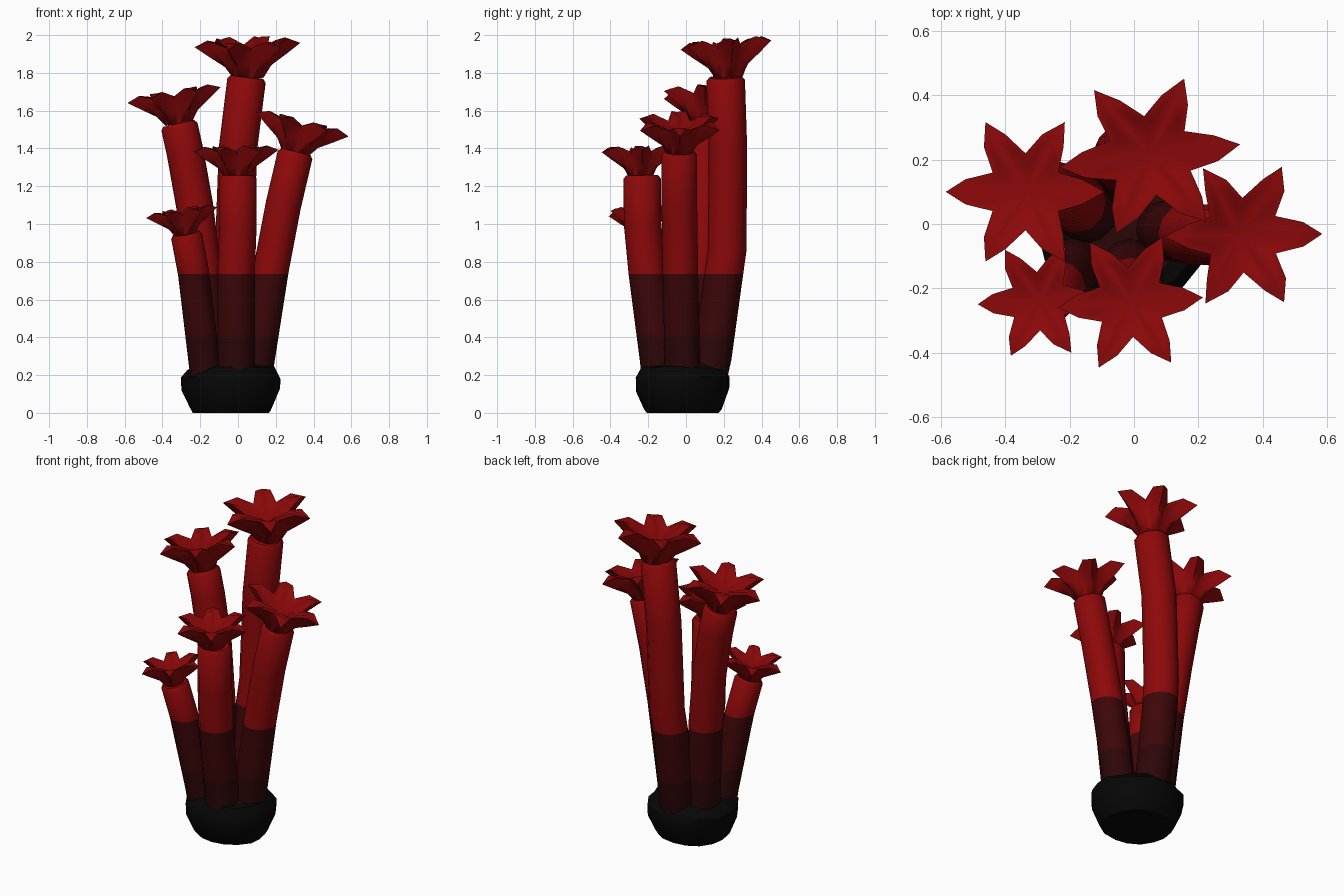
import bpy, bmesh, math, random
from mathutils import Vector

if "Cube" in bpy.data.objects:
    bpy.data.objects.remove(bpy.data.objects["Cube"])

random.seed(4)


def material(name, rgb):
    m = bpy.data.materials.new(name)
    m.diffuse_color = (*rgb, 1)
    m.use_nodes = True
    m.node_tree.nodes["Principled BSDF"].inputs["Base Color"].default_value = m.diffuse_color
    return m


RED = material("bright red", (0.27, 0.0025, 0.003))
MAROON = material("dark maroon", (0.046, 0.002, 0.0025))
DEEP = material("deep maroon", (0.026, 0.002, 0.0025))
BLACK = material("rock black", (0.002, 0.002, 0.002))


def finish(bm, name, mats, angle):
    bmesh.ops.recalc_face_normals(bm, faces=bm.faces)
    me = bpy.data.meshes.new(name)
    bm.to_mesh(me)
    bm.free()
    for m in mats:
        me.materials.append(m)
    ob = bpy.data.objects.new(name, me)
    bpy.context.collection.objects.link(ob)
    bpy.context.view_layer.objects.active = ob
    ob.select_set(True)
    bpy.ops.object.shade_smooth_by_angle(angle=math.radians(angle))
    ob.select_set(False)
    return ob


def bridge(bm, a, b):
    n = len(a)
    for i in range(n):
        j = (i + 1) % n
        bm.faces.new((a[i], a[j], b[j], b[i]))


def stem(name, points, radius, sides=12):
    """Bent tube with a softened flat end and horizontal colour bands."""
    bm = bmesh.new()
    pts = [Vector(p) for p in points]
    end = (pts[-1] - pts[-2]).normalized()
    spine = [(p, radius) for p in pts]
    spine.append((pts[-1] + end * 0.018, radius * 0.85))
    rings = []
    for i, (p, r) in enumerate(spine):
        a, b = spine[max(i - 1, 0)][0], spine[min(i + 1, len(spine) - 1)][0]
        t = (b - a).normalized()
        u = (Vector((1, 0, 0)) - t * t.x).normalized()
        v = t.cross(u)
        rings.append([bm.verts.new(p + r * (u * math.cos(w) + v * math.sin(w)))
                      for w in (math.tau * k / sides for k in range(sides))])
    for a, b in zip(rings, rings[1:]):
        bridge(bm, a, b)
    bm.faces.new(rings[0])
    bm.faces.new(rings[-1])
    for z in (0.41, 0.735):
        bmesh.ops.bisect_plane(bm, geom=bm.verts[:] + bm.edges[:] + bm.faces[:],
                               plane_co=(0, 0, z), plane_no=(0, 0, 1))
    for f in bm.faces:
        z = f.calc_center_median().z
        f.material_index = 0 if z > 0.735 else 1 if z > 0.41 else 2
    finish(bm, name, [RED, MAROON, DEEP], 50)


# Plume cross-sections: (radius, height) on petal axis, petal edge and valley
PLUME = [((.078, -.015), (.078, -.015), (.078, -.015)),
         ((.120, .045), (.112, .050), (.098, .065)),
         ((.200, .100), (.172, .130), (.120, .112)),
         ((.272, .152), (.204, .180), (.130, .145)),
         ((.190, .178), (.150, .168), (.102, .130))]


def plume(name, base, axis, scale, phase, depth=1.0):
    """Six-petalled funnel with keeled, slightly drooping petals."""
    bm = bmesh.new()
    turn = Vector((0, 0, 1)).rotation_difference(Vector(axis).normalized())
    place = lambda x, y, z: bm.verts.new(
        Vector(base) + turn @ Vector((x, y * depth, z)) * scale)
    rings = []
    for section in PLUME:
        ring = []
        for k in range(24):
            r, z = section[(0, 1, 2, 1)[k % 4]]
            w = math.radians(phase + 60 * (k // 4) + (0, 12, 30, 48)[k % 4])
            ring.append(place(r * math.cos(w), r * math.sin(w), z))
        rings.append(ring)
    for a, b in zip(rings, rings[1:]):
        bridge(bm, a, b)
    bm.faces.new(rings[0])
    hub = place(0, 0, 0.09)
    for k in range(24):
        bm.faces.new((rings[-1][k], rings[-1][(k + 1) % 24], hub))
    finish(bm, name, [RED], 65)


# Rock base: rounded block with an uneven outline and a tinted mound on top
bm = bmesh.new()
rings = []
N = 16
bumps = [random.uniform(0.98, 1.03) for _ in range(N)]
for z, r in ((0, .193), (.02, .208), (.12, .25), (.19, .252), (.235, .22),
             (.25, .17), (.29, .07)):
    ring = []
    for k in range(N):
        w = math.tau * k / N
        c, s = math.cos(w), math.sin(w)
        q = r * bumps[k] / (abs(c) ** 2.1 + abs(s) ** 2.1) ** (1 / 2.1)
        dz = random.uniform(-.012, .012) if 0 < z < .25 else 0
        ring.append(bm.verts.new((-.035 + 1.04 * q * c, -.017 + q * s, z + dz)))
    rings.append(ring)
for a, b in zip(rings, rings[1:]):
    bridge(bm, a, b)
bm.faces.new(rings[0])
bm.faces.new(rings[-1])
for f in bm.faces:
    f.material_index = 1 if f.calc_center_median().z > .255 else 0
finish(bm, "rock_base", [BLACK, DEEP], 35)

# Tubes and their plumes: path, radius, plume base, axis, scale, phase, depth
WORMS = {
    "back": ([(-.02, .10, .12), (-.03, .14, .30), (-.03, .195, .70), (-.02, .218, .86),
              (0, .222, 1.40), (.045, .21, 1.76)], .102,
             (.055, .226, 1.79), (-.03, -.09, 1), 1.04, 8, .92),
    "left": ([(-.14, .03, .12), (-.15, .04, .30), (-.185, .07, .74), (-.23, .095, 1.10),
              (-.28, .10, 1.38), (-.31, .10, 1.515)], .098,
             (-.315, .10, 1.545), (-.17, 0, 1), .92, 0),
    "right": ([(.075, -.02, .12), (.10, -.02, .28), (.175, -.03, .76), (.24, -.035, 1.10),
               (.302, -.035, 1.365)], .094,
              (.305, -.035, 1.39), (.26, 0, 1), .93, 1, .96),
    "front": ([(-.01, -.13, .12), (-.01, -.145, .28), (-.01, -.205, .74),
               (0, -.23, 1.0), (0, -.232, 1.24)], .099,
              (-.008, -.24, 1.262), (-.02, -.03, 1), .83, 4),
    "small": ([(-.16, -.11, .12), (-.18, -.125, .28), (-.235, -.20, .74),
               (-.272, -.235, .935)], .083,
              (-.282, -.236, .955), (-.15, -.04, 1), .70, 3),
}
for key, (path, radius, *flower) in WORMS.items():
    stem(key + "_tube", path, radius)
    plume(key + "_plume", *flower)
